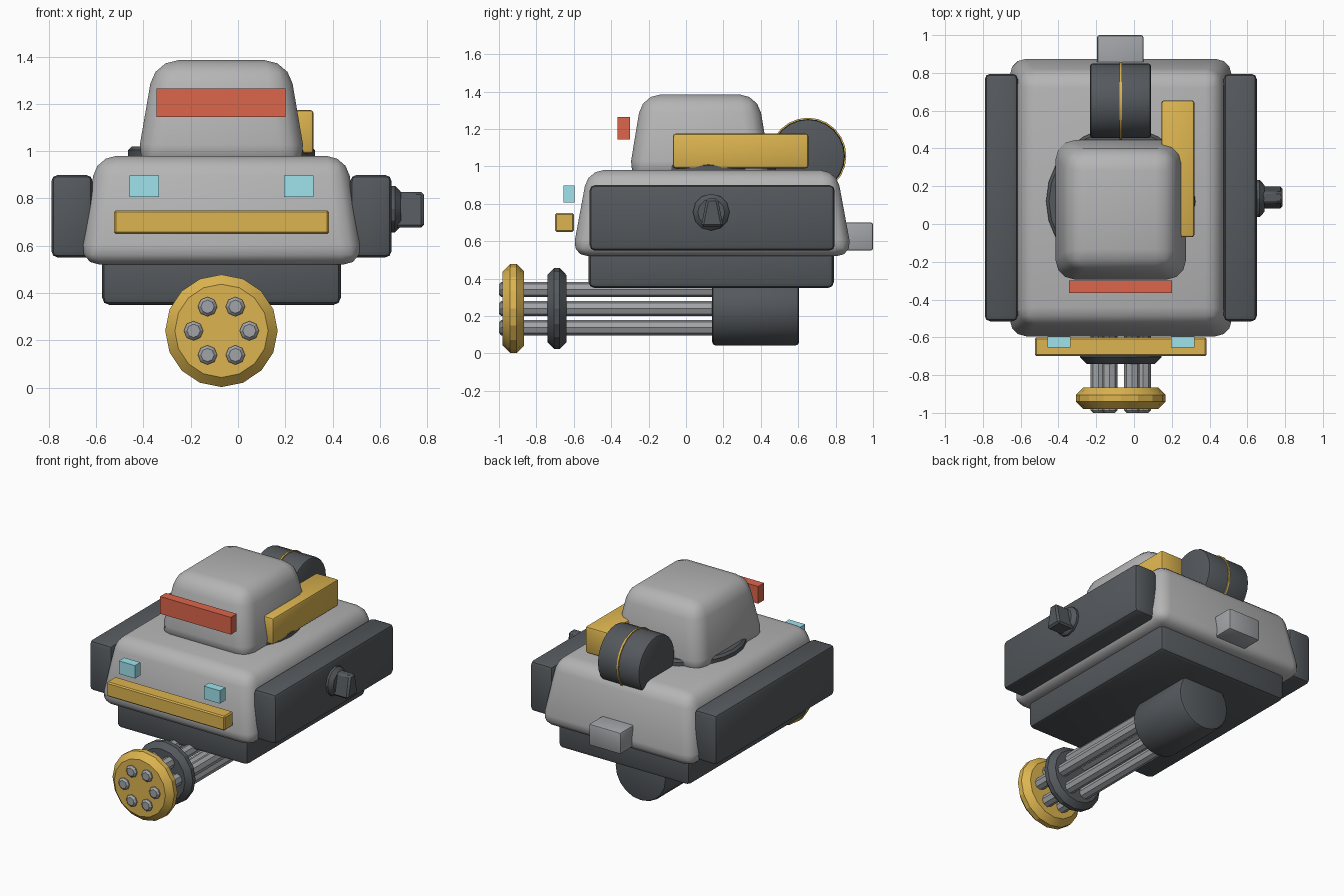
import bpy, bmesh
from math import pi, sin, cos, radians
from mathutils import Matrix, Vector

if "Cube" in bpy.data.objects:
    bpy.data.objects.remove(bpy.data.objects["Cube"])

CX = -0.07   # symmetry plane of the vehicle


def material(name, rgb):
    m = bpy.data.materials.new(name)
    m.diffuse_color = (*rgb, 1)
    m.use_nodes = True
    m.node_tree.nodes["Principled BSDF"].inputs["Base Color"].default_value = m.diffuse_color
    return m


DARK = material("dark_grey", (0.09, 0.10, 0.11))
GREY = material("light_grey", (0.46, 0.46, 0.46))
STEEL = material("steel", (0.36, 0.37, 0.39))
GOLD = material("gold", (0.72, 0.46, 0.08))
RED = material("red", (0.72, 0.13, 0.07))
CYAN = material("cyan", (0.35, 0.77, 0.85))


def finish(bm, name, mat, bevel, segments, angle):
    # Round the hard edges, then shade
    bm.normal_update()
    if bevel:
        hard = [e for e in bm.edges if e.calc_face_angle(0) > radians(50)]
        bmesh.ops.bevel(bm, geom=hard, offset=bevel, segments=segments,
                        profile=0.5, affect='EDGES', clamp_overlap=True)
    bmesh.ops.recalc_face_normals(bm, faces=bm.faces)
    mesh = bpy.data.meshes.new(name)
    bm.to_mesh(mesh)
    bm.free()
    mesh.materials.append(mat)
    ob = bpy.data.objects.new(name, mesh)
    bpy.context.collection.objects.link(ob)
    bpy.ops.object.select_all(action='DESELECT')
    ob.select_set(True)
    bpy.context.view_layer.objects.active = ob
    bpy.ops.object.shade_smooth_by_angle(angle=radians(angle))
    return ob


def box(name, mat, x, y, z, bevel=0.0, segments=2, inset=(0, 0), angle=35):
    # Box between ranges; inset narrows the top in x and y
    bm = bmesh.new()
    bmesh.ops.create_cube(bm, size=1)
    lo, hi = Vector((x[0], y[0], z[0])), Vector((x[1], y[1], z[1]))
    for v in bm.verts:
        top = v.co.z > 0
        side = v.co.copy()
        v.co = [(lo[i] + hi[i]) / 2 + side[i] * (hi[i] - lo[i]) for i in range(3)]
        if top:
            v.co.x -= 2 * side.x * inset[0]
            v.co.y -= 2 * side.y * inset[1]
    return finish(bm, name, mat, bevel, segments, angle)


def cylinder(name, mat, axis, span, centre, r, sides, bevel=0.0, segments=1, angle=30):
    # Cylinder along an axis; centre holds the other two coordinates in xyz order
    bm = bmesh.new()
    bmesh.ops.create_cone(bm, cap_ends=True, segments=sides, radius1=r, radius2=r,
                          depth=span[1] - span[0])
    mid = list(centre)
    mid.insert('XYZ'.index(axis), (span[0] + span[1]) / 2)
    rot = {'X': Matrix.Rotation(pi / 2, 4, 'Y'),
           'Y': Matrix.Rotation(pi / 2, 4, 'X'), 'Z': Matrix()}[axis]
    bmesh.ops.transform(bm, matrix=Matrix.Translation(mid) @ rot, verts=bm.verts)
    return finish(bm, name, mat, bevel, segments, angle)


# Hull and lower chassis
box("hull", GREY, (CX - .60, CX + .60), (-.61, .89), (.52, .98), .085, 3, (.07, .085))
box("chassis", DARK, (CX - .505, CX + .505), (-.52, .79), (.35, .62), .03)

# Side pods
for side, s in (("left", -1), ("right", 1)):
    x = sorted((CX + s * .545, CX + s * .72))
    box(side + "_pod", DARK, x, (-.515, .795), (.55, .90), .028)

# Turret on its ring
cylinder("turret_ring", DARK, 'Z', (.93, 1.02), (CX, .12), .395, 24, .015)
box("turret", GREY, (CX - .362, CX + .362), (-.31, .46), (.93, 1.385), .10, 3, (.078, .075))
box("visor", RED, (-.345, .20), (-.365, -.30), (1.145, 1.265))
box("side_launcher", GOLD, (.145, .32), (-.07, .655), (.99, 1.175), .015)

# Rear drum with gold band
cylinder("rear_drum", DARK, 'X', (CX - .163, CX + .16), (.652, 1.055), .198, 24, .014, 2)
cylinder("rear_drum_band", GOLD, 'X', (CX - .006, CX + .006), (.652, 1.055), .205, 24)

# Front lamps and bumper
for side, s in (("left", -1), ("right", 1)):
    c = CX + s * .327
    box(side + "_lamp", CYAN, (c - .062, c + .062), (-.655, -.595), (.807, .897))
box("bumper", GOLD, (CX - .455, CX + .455), (-.70, -.60), (.65, .75), .008, 1)

# Rear block and side knob
box("rear_block", STEEL, (-.195, .05), (.78, 1.0), (.55, .70), .012)
cylinder("knob_base", DARK, 'X', (.62, .69), (.135, .755), .098, 12, .025)
box("knob_handle", DARK, (.64, .787), (.08, .20), (.677, .828), .012, 1, (0, .03))

# Rotary gun: motor, six barrels, two clamps
GZ = .24
cylinder("gun_motor", DARK, 'Y', (.14, .605), (CX, GZ), .197, 20, .018, 2)
for i in range(6):
    a = i * pi / 3
    cylinder(f"gun_barrel_{i + 1}", STEEL, 'Y', (-1.0, .20),
             (CX + .118 * cos(a), GZ + .118 * sin(a)), .041, 8, .012, 1, 20)
cylinder("gun_clamp", DARK, 'Y', (-.74, -.64), (CX, GZ), .216, 16, .035, 1, 20)
cylinder("gun_muzzle_plate", GOLD, 'Y', (-.98, -.865), (CX, GZ), .238, 16, .04, 1, 20)
